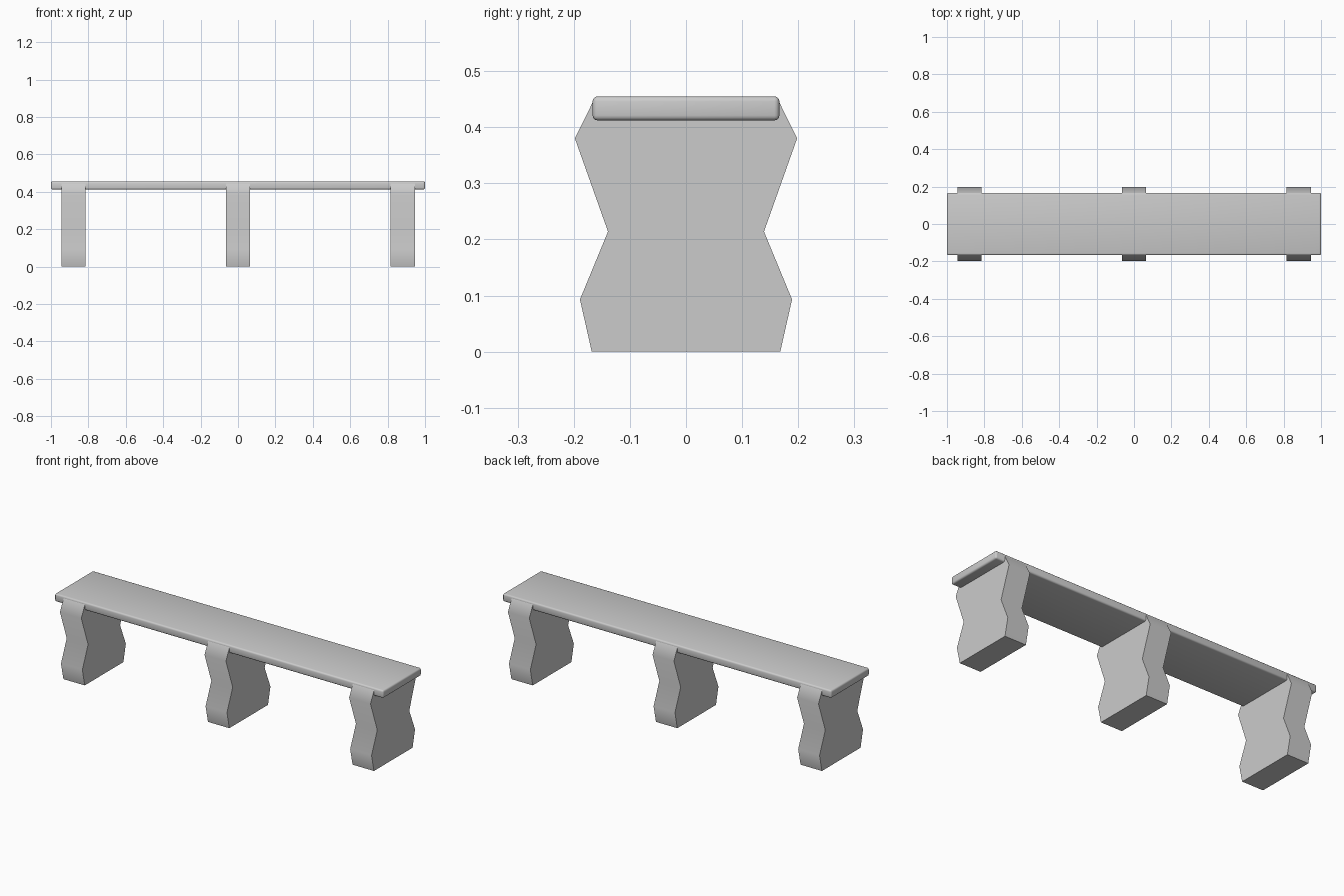
import bpy, bmesh

if "Cube" in bpy.data.objects:
    bpy.data.objects.remove(bpy.data.objects["Cube"])

def finish(name, bm, angle):
    bmesh.ops.recalc_face_normals(bm, faces=bm.faces)
    mesh = bpy.data.meshes.new(name)
    bm.to_mesh(mesh)
    bm.free()
    obj = bpy.data.objects.new(name, mesh)
    bpy.context.collection.objects.link(obj)
    bpy.ops.object.select_all(action='DESELECT')
    obj.select_set(True)
    bpy.context.view_layer.objects.active = obj
    bpy.ops.object.shade_smooth_by_angle(angle=angle)
    return obj

# Seat: long slab with softly rounded edges
bm = bmesh.new()
bmesh.ops.create_cube(bm, size=1)
bmesh.ops.scale(bm, vec=(2.0, 0.333, 0.043), verts=bm.verts)
bmesh.ops.translate(bm, vec=(0, 0, 0.4335), verts=bm.verts)
bmesh.ops.bevel(bm, geom=bm.edges[:], offset=0.009, segments=3,
                profile=0.5, affect='EDGES')
finish("seat", bm, 0.7)

# Legs: mirrored wavy profile (half width, height), extruded along x
PROFILE = [(0.168, 0), (0.189, 0.093), (0.139, 0.214), (0.198, 0.38), (0.166, 0.445)]
LEG_WIDTH = 0.13

def leg(name, x):
    bm = bmesh.new()
    outline = PROFILE + [(-y, z) for y, z in reversed(PROFILE)]
    face = bm.faces.new([bm.verts.new((x - LEG_WIDTH / 2, y, z)) for y, z in outline])
    ext = bmesh.ops.extrude_face_region(bm, geom=[face], use_keep_orig=True)
    moved = [v for v in ext["geom"] if isinstance(v, bmesh.types.BMVert)]
    bmesh.ops.translate(bm, vec=(LEG_WIDTH, 0, 0), verts=moved)
    finish(name, bm, 0.8)

for name, x in (("left_leg", -0.88), ("middle_leg", 0), ("right_leg", 0.88)):
    leg(name, x)
